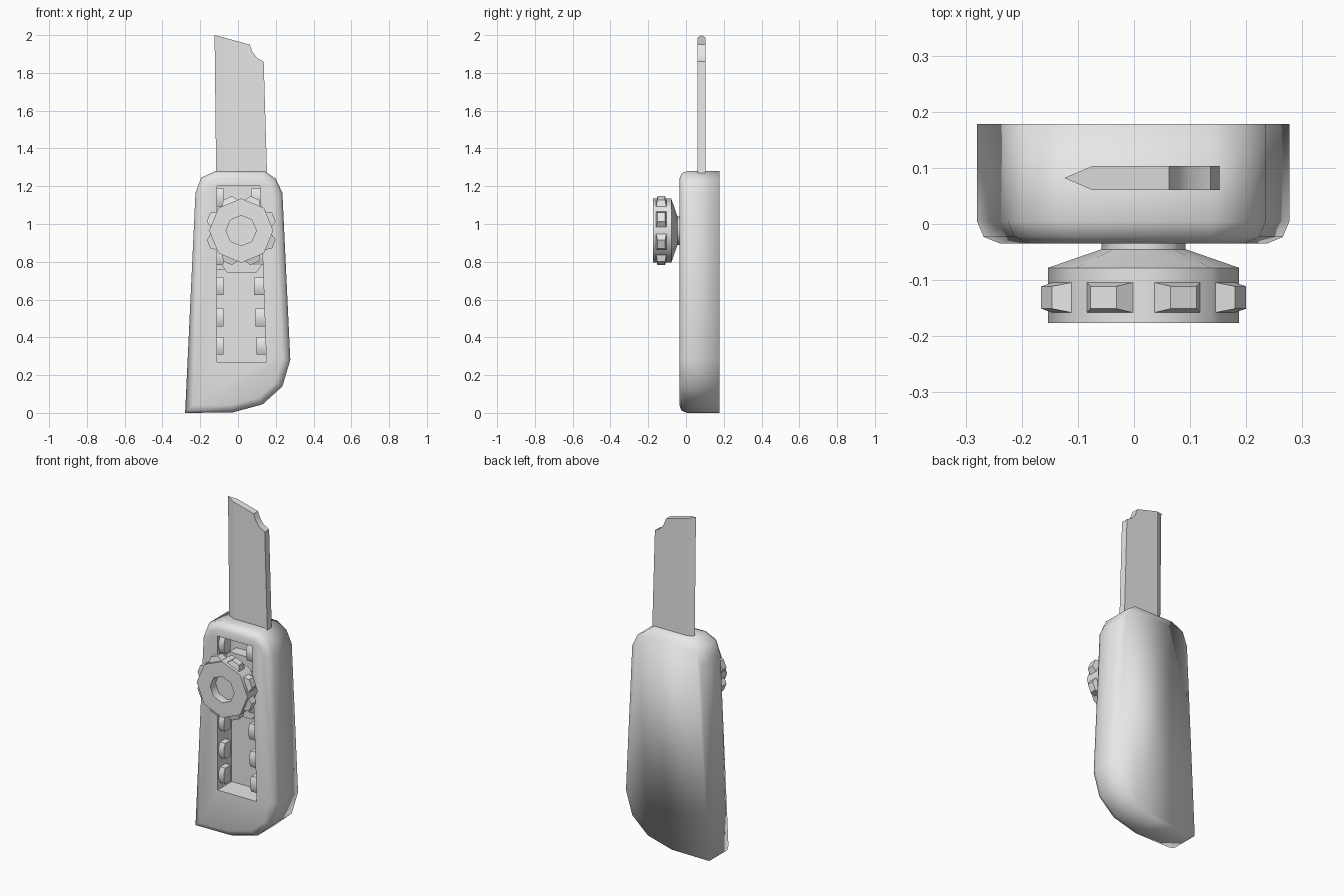
import bpy, bmesh, math
from mathutils import Vector, Matrix

cube = bpy.data.objects.get("Cube")
if cube:
    bpy.data.objects.remove(cube, do_unlink=True)

GREY = (0.8, 0.8, 0.8, 1)
grey = bpy.data.materials.new("plain grey")
grey.use_nodes = True
grey.diffuse_color = GREY
grey.node_tree.nodes["Principled BSDF"].inputs["Base Color"].default_value = GREY


def extrude(bm, outline, start, end, axis="y"):
    """Extrude an outline, given as (x, z) along y or (y, z) along x."""
    def place(p, t):
        return (p[0], t, p[1]) if axis == "y" else (t, p[0], p[1])
    low = [bm.verts.new(place(p, start)) for p in outline]
    high = [bm.verts.new(place(p, end)) for p in outline]
    bm.faces.new(low)
    bm.faces.new(high[::-1])
    for i in range(len(low)):
        j = (i + 1) % len(low)
        bm.faces.new((low[j], low[i], high[i], high[j]))
    return low, high


def make(name, bm, angle=30):
    bmesh.ops.recalc_face_normals(bm, faces=bm.faces)
    mesh = bpy.data.meshes.new(name)
    bm.to_mesh(mesh)
    bm.free()
    mesh.materials.append(grey)
    obj = bpy.data.objects.new(name, mesh)
    bpy.context.collection.objects.link(obj)
    select(obj)
    if angle:
        bpy.ops.object.shade_smooth_by_angle(angle=math.radians(angle))
    return obj


def select(obj):
    bpy.ops.object.select_all(action="DESELECT")
    obj.select_set(True)
    bpy.context.view_layer.objects.active = obj


# Handle: tapered outline with a rounded front rim
FRONT, BACK = -0.035, 0.178
outline = [(-0.28, 0), (-0.03, 0.002), (0.13, 0.045), (0.235, 0.14), (0.277, 0.28),
           (0.235, 1.165), (0.2, 1.24), (0.14, 1.28), (-0.12, 1.28),
           (-0.195, 1.245), (-0.225, 1.165)]
bm = bmesh.new()
extrude(bm, outline, FRONT, BACK)
rim = [e for e in bm.edges if all(v.co.y < 0 for v in e.verts)]
bmesh.ops.bevel(bm, geom=rim, offset=0.04, segments=2, profile=0.5, affect="EDGES")
handle = make("handle", bm, 0)

# Slot cut into the handle front
bm = bmesh.new()
slot = [(-0.112, 0.27), (0.15, 0.27), (0.117, 1.2), (-0.112, 1.2)]
extrude(bm, slot, -0.1, 0.1)
cutter = make("slot_cutter", bm, 0)
cutter.hide_render = True
select(handle)
cut = handle.modifiers.new("slot", "BOOLEAN")
cut.operation = "DIFFERENCE"
cut.solver = "EXACT"
cut.object = cutter
bpy.ops.object.modifier_apply(modifier=cut.name)
bpy.data.objects.remove(cutter, do_unlink=True)

# Soft shell, crisp slot edges
mesh = handle.data
mesh.shade_smooth()
for edge in mesh.edges:
    ends = [mesh.vertices[i].co for i in edge.vertices]
    edge.use_edge_sharp = all(-0.12 < p.x < 0.16 and 0.26 < p.z < 1.21
                              and p.y < 0.11 for p in ends)

# Locking teeth along both sides of the slot
bm = bmesh.new()
for z in (0.355, 0.505, 0.67, 0.83, 0.985, 1.14):
    right = 0.15 - (z - 0.27) * 0.035
    profile = [(0.04, z - 0.047), (-0.012, z - 0.047), (-0.024, z - 0.02),
               (-0.024, z + 0.02), (-0.012, z + 0.047), (0.04, z + 0.047)]
    extrude(bm, profile, -0.116, -0.077, "x")
    extrude(bm, profile, right - 0.05, right + 0.004, "x")
make("slot_teeth", bm, 40)

# Blade: flat plate with a notched tip and a ground cutting edge
MID, HALF = 0.082, 0.021
bm = bmesh.new()
plate = [(-0.075, 0.76), (0.11, 0.76), (0.112, 1.15), (0.155, 1.22), (0.136, 1.86),
         (0.1, 1.88), (0.077, 1.91), (0.062, 1.95), (-0.075, 1.987)]
extrude(bm, plate, MID - HALF, MID + HALF)
wedge = [(-0.11, 0.76), (-0.075, 0.76), (-0.075, 1.987), (-0.124, 2.0)]
for ring in extrude(bm, wedge, MID - HALF, MID + HALF):
    for v in ring:
        if v.co.x < -0.08:
            v.co.y = MID
bmesh.ops.remove_doubles(bm, verts=bm.verts, dist=0.0001)
make("blade", bm, 30)

# Slider carrying the blade inside the slot
bm = bmesh.new()
block = [(-0.085, 0.78), (-0.055, 0.74), (0.095, 0.74), (0.125, 0.78),
         (0.118, 1.07), (0.088, 1.11), (-0.055, 1.11), (-0.085, 1.07)]
extrude(bm, block, -0.005, 0.085)
make("slider", bm)

# Knob: eight-sided turned shape with a stem and a recessed face
CENTRE = Vector((0.017, 0, 0.965))
SIDES = 8
bm = bmesh.new()
rings = []
for r, y in ((0.075, 0.01), (0.075, -0.045), (0.17, -0.078), (0.17, -0.176),
             (0.08, -0.176), (0.08, -0.125)):
    turns = [math.tau * i / SIDES for i in range(SIDES)]
    rings.append([bm.verts.new(CENTRE + Vector((r * math.sin(a), y, r * math.cos(a))))
                  for a in turns])
for a, b in zip(rings, rings[1:]):
    for i in range(SIDES):
        j = (i + 1) % SIDES
        bm.faces.new((a[i], a[j], b[j], b[i]))
bm.faces.new(rings[0])
bm.faces.new(rings[-1])
make("knob", bm, 50)

# Grip studs: one tapered block on each knob side
bm = bmesh.new()
for i in range(SIDES):
    turn = Matrix.Rotation(math.tau * (i + 0.5) / SIDES, 4, "Y")
    corners = bmesh.ops.create_cube(bm, size=1)["verts"]
    for v in corners:
        top = v.co.z > 0
        v.co = Vector((v.co.x * (0.05 if top else 0.095),
                       -0.131 + v.co.y * (0.04 if top else 0.056),
                       0.187 if top else 0.152))
        v.co = CENTRE + turn @ v.co
make("grip_studs", bm, 0)
